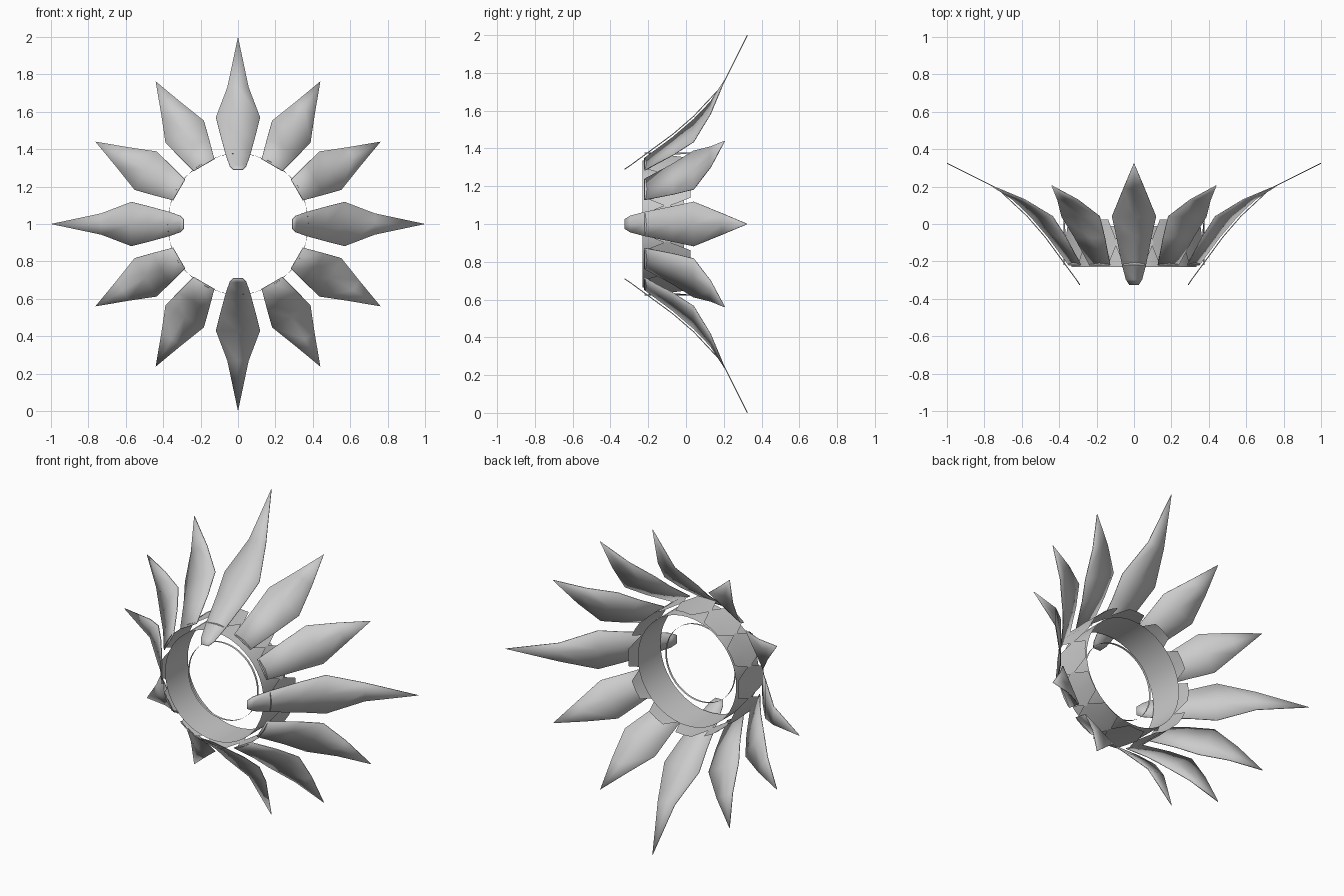
import bpy, math

if "Cube" in bpy.data.objects:
    bpy.data.objects.remove(bpy.data.objects["Cube"])

CZ = 1.0   # height of the wheel axis


def make(name, verts, faces):
    me = bpy.data.meshes.new(name)
    me.from_pydata(verts, [], faces)
    for p in me.polygons:
        p.use_smooth = True
    ob = bpy.data.objects.new(name, me)
    bpy.context.collection.objects.link(ob)
    return ob


def place(a, r, t, y):
    # radial distance r, sideways offset t, depth y at angle a
    return (r * math.cos(a) - t * math.sin(a), y,
            CZ + r * math.sin(a) + t * math.cos(a))


def petal(name, a, profile):
    # profile rows: radius, depth, half width; last row is the pointed tip
    verts, faces = [], []
    for r, y, w in profile[:-1]:
        verts += [place(a, r, t, y) for t in (-w, 0, w)]
    for i in range(len(profile) - 2):
        for k in (0, 1):
            b = i * 3 + k
            faces.append((b, b + 1, b + 4, b + 3))
    tip = len(verts)
    verts.append(place(a, profile[-1][0], 0, profile[-1][1]))
    faces += [(tip - 3, tip - 2, tip), (tip - 2, tip - 1, tip)]
    ob = make(name, verts, faces)
    mod = ob.modifiers.new("thin_sheet", 'SOLIDIFY')
    mod.thickness = 0.005
    mod.offset = 0


def band(name, r, y0, y1, n=48):
    verts = [place(2 * math.pi * i / n, r, 0, y) for i in range(n) for y in (y0, y1)]
    faces = [(2 * i, 2 * i + 1, (2 * i + 3) % (2 * n), (2 * i + 2) % (2 * n))
             for i in range(n)]
    make(name, verts, faces)


def plate(name, a, r, rows):
    # hexagonal plate wrapped around the axis; rows: depth, half width
    verts = [place(a + t * w / r, r, 0, y) for y, w in rows for t in (-1, 0, 1)]
    faces = [(b, b + 1, b + 4, b + 3) for b in (0, 1, 3, 4)]
    make(name, verts, faces)


# petals: long ones on the four main directions, short ones between
long_profile = [(0.29, -0.325, 0.025), (0.31, -0.295, 0.044), (0.365, -0.22, 0.064),
                (0.475, -0.07, 0.094), (0.57, 0.04, 0.118), (0.73, 0.19, 0.057),
                (1.0, 0.325, 0)]
short_profile = [(0.365, -0.22, 0.064), (0.475, -0.07, 0.094), (0.57, 0.04, 0.118),
                 (0.71, 0.13, 0.063), (0.88, 0.205, 0)]
outer_hex = [(-0.22, 0.055), (-0.10, 0.106), (0.025, 0.055)]
for i in range(12):
    a = math.radians(30 * i)
    if i % 3 == 0:
        petal(f"long_petal_{i}", a, long_profile)
    else:
        petal(f"short_petal_{i}", a, short_profile)
    plate(f"hex_plate_{i}", a, 0.376 + 0.002 * (i % 2), outer_hex)

# central tube and the thin hoop inside it
band("hub_band", 0.335, -0.23, -0.01)
band("inner_hoop", 0.235, -0.15, -0.135)
